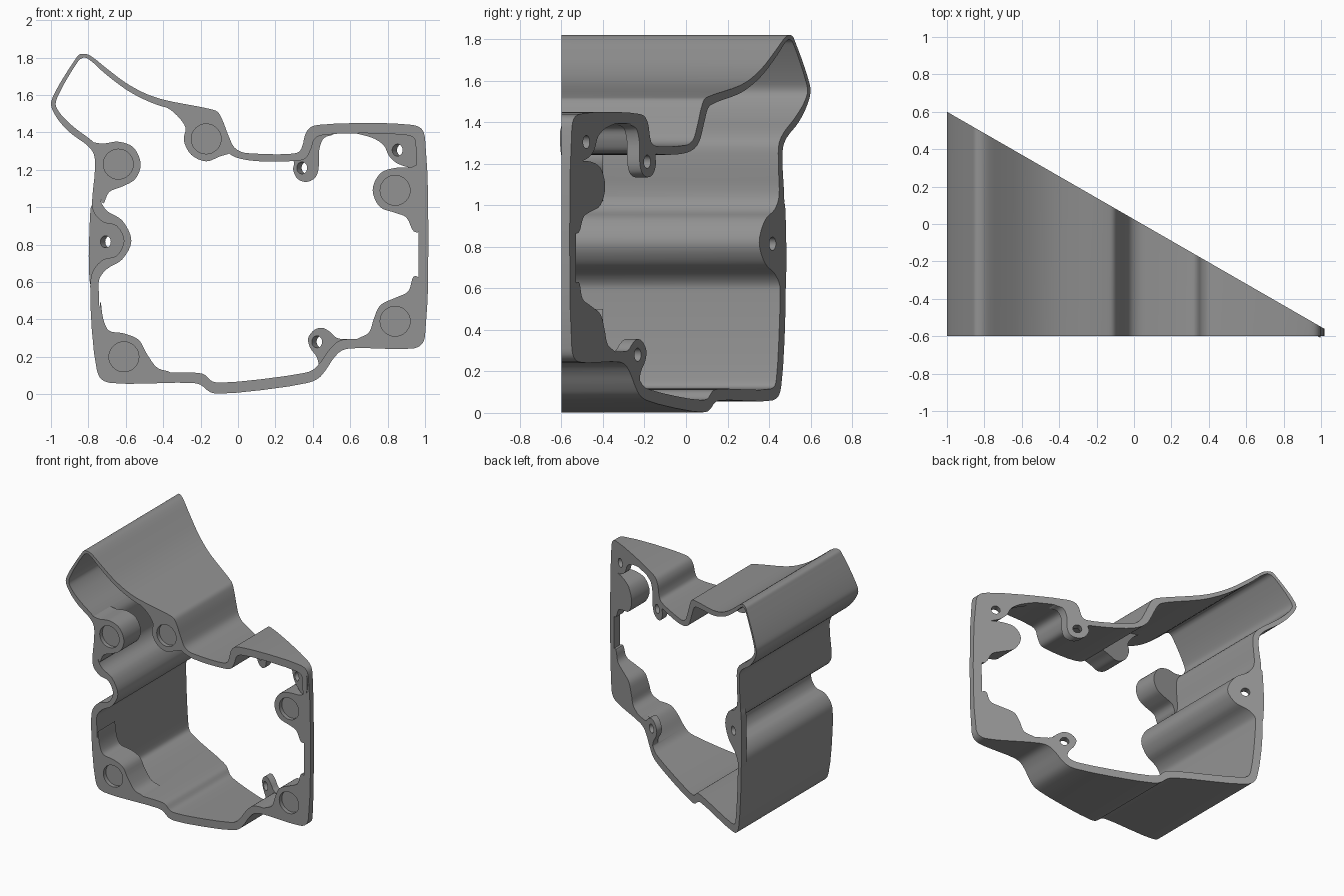
import bpy, bmesh, math
from mathutils import Vector

FRONT = -0.6
BOSS_BACK = -0.4
TAB = 0.06


def slope(x):
    # slanted rear plane
    return 0.025 - 0.575 * x


def smooth_loop(pts, n=4):
    # closed centripetal Catmull-Rom curve through the points
    out, c = [], [Vector(p) for p in pts]
    for i in range(len(c)):
        p0, p1, p2, p3 = (c[(i + k) % len(c)] for k in (-1, 0, 1, 2))
        t1 = (p1 - p0).length ** 0.5
        t2 = t1 + (p2 - p1).length ** 0.5
        t3 = t2 + (p3 - p2).length ** 0.5
        for k in range(n):
            t = t1 + (t2 - t1) * k / n
            a1 = p0.lerp(p1, t / t1)
            a2 = p1.lerp(p2, (t - t1) / (t2 - t1))
            a3 = p2.lerp(p3, (t - t2) / (t3 - t2))
            b1, b2 = a1.lerp(a2, t / t2), a2.lerp(a3, (t - t1) / (t3 - t1))
            out.append(b1.lerp(b2, (t - t1) / (t2 - t1)))
    return out


def prism(name, pts, front, back):
    bm = bmesh.new()
    loop = smooth_loop(pts)
    a = [bm.verts.new((x, front(x), z)) for x, z in loop]
    b = [bm.verts.new((x, back(x), z)) for x, z in loop]
    bm.faces.new(a)
    bm.faces.new(b[::-1])
    for i in range(len(a)):
        j = (i + 1) % len(a)
        bm.faces.new((a[j], a[i], b[i], b[j]))
    bmesh.ops.recalc_face_normals(bm, faces=bm.faces)
    me = bpy.data.meshes.new(name)
    bm.to_mesh(me)
    bm.free()
    ob = bpy.data.objects.new(name, me)
    bpy.context.collection.objects.link(ob)
    return ob


def cylinder(name, loc, r, depth, axis):
    bpy.ops.mesh.primitive_cylinder_add(vertices=32, radius=r, depth=depth, location=loc)
    ob = bpy.context.object
    ob.name = name
    ob.rotation_euler = Vector(axis).to_track_quat('Z', 'Y').to_euler()
    return ob


def combine(body, tool, op):
    bpy.context.view_layer.objects.active = body
    m = body.modifiers.new(op, 'BOOLEAN')
    m.operation, m.object, m.solver = op, tool, 'EXACT'
    bpy.ops.object.modifier_apply(modifier=m.name)
    bpy.data.objects.remove(tool)


# Tubular wall: outer and inner outlines in x, z
outer = [(-.82, 1.82), (-.79, 1.81), (-.70, 1.74), (-.60, 1.665), (-.5, 1.61), (-.4, 1.575),
         (-.15, 1.525), (-.11, 1.51), (-.085, 1.47), (-.05, 1.38), (-.02, 1.32), (.02, 1.295),
         (.08, 1.287), (.3, 1.287), (.33, 1.30), (.345, 1.33), (.36, 1.39), (.385, 1.425),
         (.43, 1.44), (.93, 1.44), (.98, 1.42), (1, 1.37), (1, .31), (.98, .265), (.94, .245),
         (.6, .245), (.55, .23), (.51, .19), (.47, .13), (.43, .085), (.37, .06), (-.1, .003),
         (-.15, .012), (-.2, .05), (-.24, .06), (-.68, .06), (-.73, .08), (-.755, .13),
         (-.79, .58), (-.775, .66), (-.72, .72), (-.65, .74), (-.61, .82), (-.65, .90),
         (-.72, .92), (-.77, .97), (-.78, 1.02), (-.765, 1.2), (-.77, 1.28), (-.80, 1.325),
         (-.9, 1.4), (-.97, 1.48), (-1, 1.55), (-.975, 1.62), (-.87, 1.79), (-.85, 1.815)]
inner = [(-.82, 1.8), (-.79, 1.785), (-.72, 1.722), (-.6, 1.63), (-.5, 1.575), (-.4, 1.537),
         (-.17, 1.485), (-.14, 1.465), (-.11, 1.4), (-.07, 1.31), (-.03, 1.275), (.06, 1.25),
         (.3, 1.247), (.36, 1.26), (.39, 1.31), (.41, 1.365), (.45, 1.385), (.9, 1.385),
         (.94, 1.37), (.95, 1.33), (.95, .33), (.93, .295), (.6, .295), (.54, .285),
         (.49, .24), (.44, .17), (.4, .13), (.35, .113), (-.09, .062), (-.14, .07),
         (-.18, .105), (-.23, .115), (-.66, .115), (-.7, .13), (-.715, .17), (-.745, .57),
         (-.74, .62), (-.7, .67), (-.62, .72), (-.57, .82), (-.62, .93), (-.7, .98),
         (-.735, 1.04), (-.73, 1.2), (-.735, 1.295), (-.77, 1.345), (-.88, 1.43),
         (-.95, 1.5), (-.975, 1.55), (-.95, 1.62), (-.865, 1.765), (-.845, 1.79)]
body = prism("housing", outer, lambda x: FRONT, slope)
combine(body, prism("bore", inner, lambda x: FRONT - .1, lambda x: slope(x) + .1), 'DIFFERENCE')

# Front bosses: blended pads that carry a shallow round recess
flat = lambda x: BOSS_BACK
bosses = [
    (flat, [(-.80, 1.345), (-.72, 1.34), (-.64, 1.35), (-.56, 1.32), (-.52, 1.23), (-.55, 1.15),
            (-.62, 1.11), (-.69, 1.08), (-.72, 1.02), (-.75, 1.1), (-.75, 1.28)]),
    (flat, [(-.45, 1.57), (-.36, 1.52), (-.30, 1.46), (-.28, 1.42), (-.29, 1.36), (-.25, 1.28),
            (-.17, 1.245), (-.1, 1.27), (-.03, 1.3), (-.07, 1.37), (-.11, 1.48), (-.17, 1.51)]),
    (slope, [(.97, 1.23), (.93, 1.215), (.84, 1.21), (.76, 1.18), (.72, 1.09), (.76, 1.0),
             (.84, .97), (.90, .945), (.94, .87), (.97, .87)]),
    (slope, [(.97, .62), (.94, .63), (.91, .55), (.84, .515), (.76, .475), (.725, .4),
             (.7, .33), (.64, .297), (.6, .27), (.94, .27), (.98, .32)]),
    (flat, [(-.735, .5), (-.72, .4), (-.69, .34), (-.61, .325), (-.53, .29), (-.49, .22),
            (-.43, .14), (-.36, .115), (-.36, .08), (-.68, .08), (-.73, .13)])]
for back, pts in bosses:
    combine(body, prism("boss", pts, lambda x: FRONT, back), 'UNION')

# Rear screw tabs: thin lugs lying along the slanted plane
tabs = [
    [(.28, 1.265), (.3, 1.24), (.295, 1.2), (.32, 1.15), (.365, 1.135), (.41, 1.155), (.43, 1.2),
     (.435, 1.31), (.46, 1.37), (.51, 1.39), (.45, 1.41), (.4, 1.39), (.36, 1.29)],
    [(.41, .11), (.43, .16), (.42, .2), (.385, .25), (.375, .3), (.41, .345), (.45, .355),
     (.49, .335), (.53, .3), (.6, .29), (.6, .265), (.54, .25), (.5, .2), (.46, .135)],
    [(-.785, .58), (-.797, .7), (-.795, .85), (-.777, 1.02), (-.72, .95), (-.64, .91), (-.6, .82),
     (-.64, .73), (-.72, .69)],
    [(.62, 1.4), (.72, 1.37), (.78, 1.33), (.81, 1.27), (.86, 1.23), (.97, 1.215), (.975, 1.4)]]
for pts in tabs:
    combine(body, prism("tab", pts, lambda x: slope(x) - TAB, slope), 'UNION')

# Round recesses in the bosses
for x, z in [(-.64, 1.23), (-.17, 1.365), (.84, 1.09), (.84, .39), (-.61, .2)]:
    combine(body, cylinder("recess", (x, FRONT, z), .08, .06, (0, 1, 0)), 'DIFFERENCE')

# Screw holes square to the slanted plane
for x, z in [(-.695, .815), (.355, 1.21), (.435, .28), (.865, 1.305)]:
    combine(body, cylinder("hole", (x, slope(x) - TAB / 2, z), .032, .2, (.575, 1, 0)), 'DIFFERENCE')

# Colour and shading
mat = bpy.data.materials.new("grey")
mat.diffuse_color = (.29, .29, .29, 1)
body.data.materials.clear()
body.data.materials.append(mat)
for p in body.data.polygons:
    p.material_index = 0
bpy.ops.object.select_all(action='DESELECT')
body.select_set(True)
bpy.context.view_layer.objects.active = body
bpy.ops.object.shade_smooth_by_angle(angle=math.radians(30))
